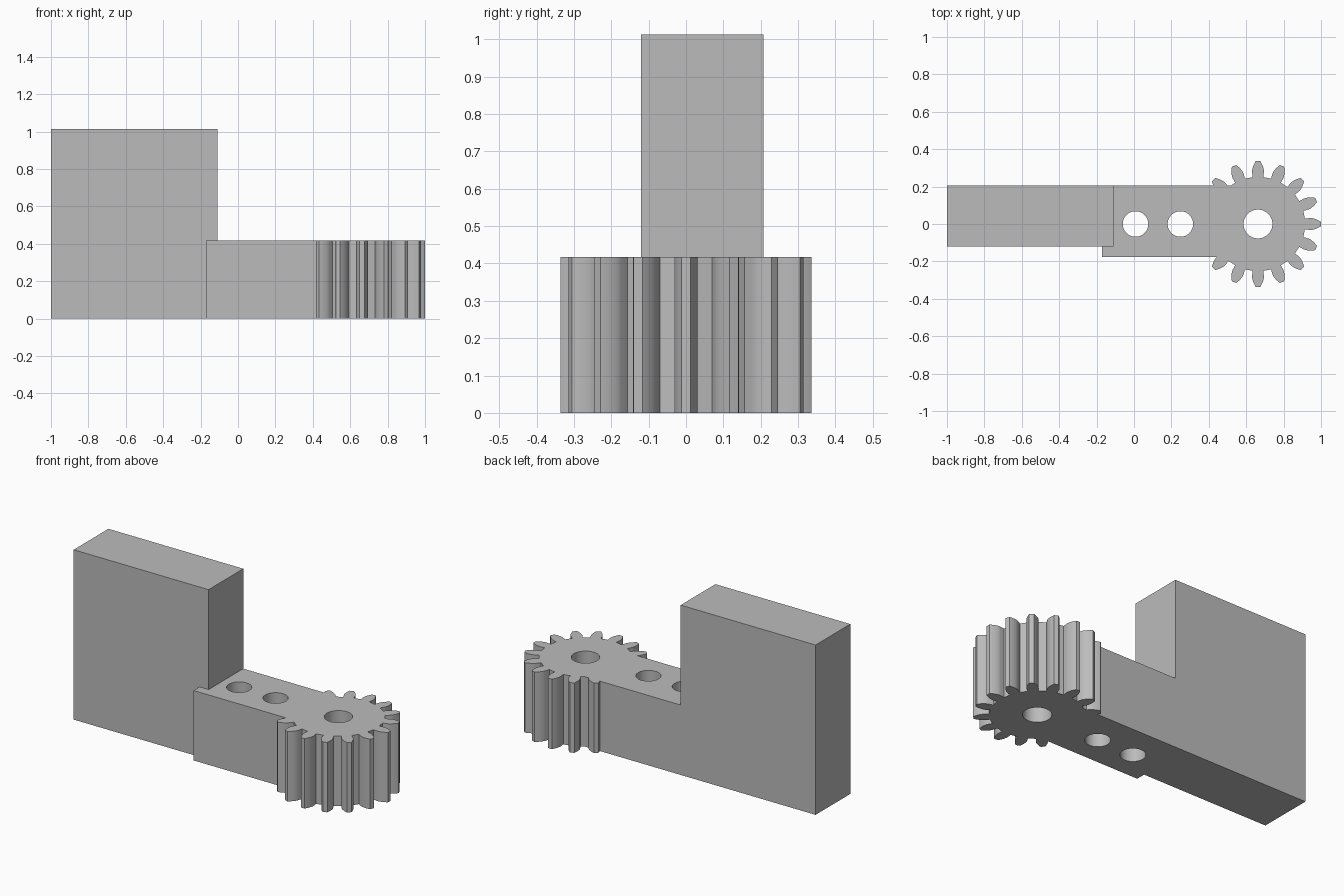
import bpy
import bmesh
from math import pi, sin, cos, tan, acos, sqrt

cube = bpy.data.objects.get("Cube")
if cube:
    bpy.data.objects.remove(cube, do_unlink=True)

GEAR_X = 0.663
ARM_H = 0.417
TEETH = 16
OUTER_R = 0.336
MODULE = OUTER_R / (TEETH / 2 + 1)
PITCH_R = MODULE * TEETH / 2
ROOT_R = PITCH_R - 1.25 * MODULE
PRESSURE = pi / 9
BASE_R = PITCH_R * cos(PRESSURE)

grey = bpy.data.materials.new("plain_grey")
grey.use_nodes = True
colour = (0.5, 0.5, 0.5, 1)
grey.diffuse_color = colour
grey.node_tree.nodes["Principled BSDF"].inputs["Base Color"].default_value = colour


def extrude(name, outline, z0, z1):
    """Solid from a counter-clockwise outline."""
    bm = bmesh.new()
    face = bm.faces.new([bm.verts.new((x, y, z0)) for x, y in outline])
    up = bmesh.ops.extrude_face_region(bm, geom=[face])["geom"]
    bmesh.ops.translate(bm, vec=(0, 0, z1 - z0),
                        verts=[g for g in up if isinstance(g, bmesh.types.BMVert)])
    bmesh.ops.recalc_face_normals(bm, faces=bm.faces)
    mesh = bpy.data.meshes.new(name)
    bm.to_mesh(mesh)
    bm.free()
    mesh.materials.append(grey)
    obj = bpy.data.objects.new(name, mesh)
    bpy.context.collection.objects.link(obj)
    return obj


def box(name, x0, x1, y0, y1, height):
    return extrude(name, [(x0, y0), (x1, y0), (x1, y1), (x0, y1)], 0, height)


def circle(x, r, n=64):
    return [(x + r * cos(2 * pi * i / n), r * sin(2 * pi * i / n)) for i in range(n)]


def combine(target, other, operation):
    mod = target.modifiers.new(operation.lower(), 'BOOLEAN')
    mod.operation = operation
    mod.solver = 'EXACT'
    mod.object = other
    bpy.context.view_layer.objects.active = target
    bpy.ops.object.modifier_apply(modifier=mod.name)
    bpy.data.objects.remove(other, do_unlink=True)


def involute(r):
    a = acos(min(1, BASE_R / r))
    return tan(a) - a


# Involute tooth flank as (radius, half angle), mirrored and repeated round the gear
half_base = pi / (2 * TEETH) + tan(PRESSURE) - PRESSURE
flank = [(ROOT_R, half_base)]
for i in range(9):
    r = BASE_R + (OUTER_R - BASE_R) * i / 8
    flank.append((r, half_base - involute(r)))
tooth = [(r, -a) for r, a in flank] + [(OUTER_R, 0)] + [(r, a) for r, a in reversed(flank)]
outline = []
for t in range(TEETH):
    turn = 2 * pi * t / TEETH
    outline += [(GEAR_X + r * cos(a + turn), r * sin(a + turn)) for r, a in tooth]

# Gear, arm and upright block become one solid
bracket = extrude("gear_arm_bracket", outline, 0, ARM_H)
combine(bracket, box("arm", -0.17, GEAR_X, -0.176, 0.207, ARM_H), 'UNION')
combine(bracket, box("upright_block", -1, -0.11, -0.12, 0.207, 1.013), 'UNION')

# Shaft bore and the two screw holes
for x, r in ((GEAR_X, 0.077), (0.248, 0.068), (0.008, 0.068)):
    combine(bracket, extrude("hole_cutter", circle(x, r), -0.1, ARM_H + 0.1), 'DIFFERENCE')

bpy.ops.object.select_all(action='DESELECT')
bracket.select_set(True)
bpy.context.view_layer.objects.active = bracket
bpy.ops.object.shade_smooth_by_angle(angle=pi / 6)
